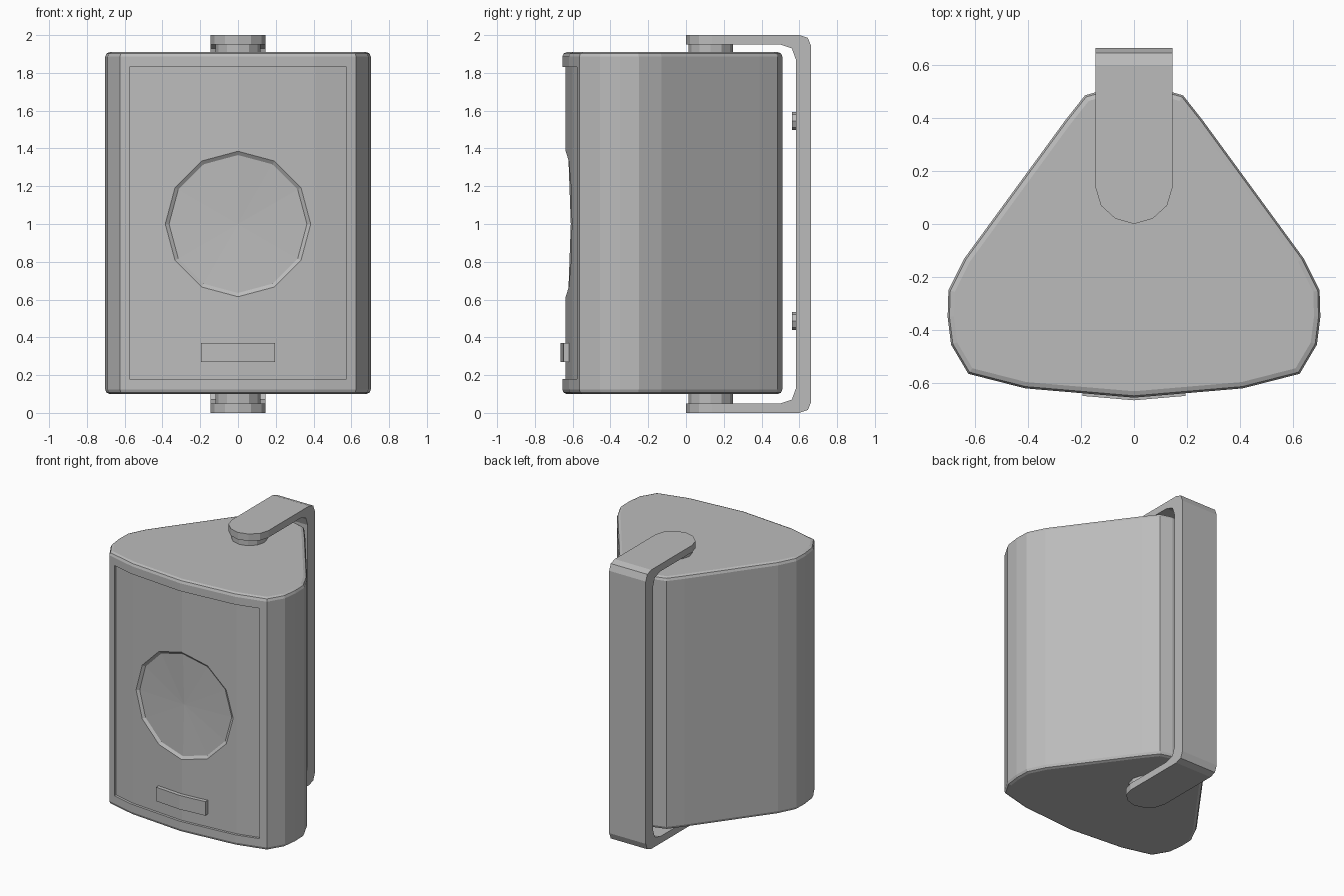
import bpy, bmesh, math
from mathutils import Matrix

cube = bpy.data.objects.get("Cube")
if cube:
    bpy.data.objects.remove(cube, do_unlink=True)

grey = bpy.data.materials.new("light grey plastic")
COLOUR = (0.5, 0.5, 0.5, 1)
grey.diffuse_color = COLOUR
grey.use_nodes = True
grey.node_tree.nodes["Principled BSDF"].inputs["Base Color"].default_value = COLOUR


def finish(name, bm):
    bmesh.ops.recalc_face_normals(bm, faces=bm.faces)
    mesh = bpy.data.meshes.new(name)
    bm.to_mesh(mesh)
    bm.free()
    mesh.materials.append(grey)
    obj = bpy.data.objects.new(name, mesh)
    bpy.context.collection.objects.link(obj)
    return obj


def prism(name, outline, low, high, axis="z", rim=0):
    """Extrude an (x, y) outline along z, or a (y, z) outline along x."""
    bm = bmesh.new()
    place = (lambda a, b: (a, b, low)) if axis == "z" else (lambda a, b: (low, a, b))
    face = bm.faces.new([bm.verts.new(place(a, b)) for a, b in outline])
    new = bmesh.ops.extrude_face_region(bm, geom=[face])["geom"]
    move = (0, 0, high - low) if axis == "z" else (high - low, 0, 0)
    bmesh.ops.translate(bm, verts=[g for g in new if isinstance(g, bmesh.types.BMVert)], vec=move)
    if rim:
        bmesh.ops.recalc_face_normals(bm, faces=bm.faces)
        edges = [e for e in bm.edges if abs(e.verts[0].co.z - e.verts[1].co.z) < 1e-5]
        bmesh.ops.bevel(bm, geom=edges, offset=rim, segments=2, profile=0.5, affect="EDGES")
    return finish(name, bm)


def cylinder(name, radius, depth, sides, centre, turn=None):
    bm = bmesh.new()
    matrix = Matrix.Translation(centre) @ (turn or Matrix())
    bmesh.ops.create_cone(bm, cap_ends=True, segments=sides, radius1=radius,
                          radius2=radius, depth=depth, matrix=matrix)
    return finish(name, bm)


def boolean(obj, cutter, operation="DIFFERENCE"):
    mod = obj.modifiers.new("cut", "BOOLEAN")
    mod.operation, mod.object, mod.solver = operation, cutter, "EXACT"
    bpy.context.view_layer.objects.active = obj
    bpy.ops.object.modifier_apply(modifier=mod.name)
    bpy.data.objects.remove(cutter, do_unlink=True)


def mirrored(half):
    return half + [(-x, y) for x, y in reversed(half) if x > 0]


def front_y(x):
    """Depth of the curved front face."""
    x = abs(x)
    return -0.655 + x * 0.035 / 0.41 if x < 0.41 else -0.62 + (x - 0.41) * 0.055 / 0.215


def front_strip(xs, near, far):
    """Plan outline that follows the curved front between two offsets."""
    return ([(x, front_y(x) + near) for x in xs]
            + [(x, front_y(x) + far) for x in reversed(xs)])


# Cabinet with softened rims
half = [(0, -0.655), (0.41, -0.62), (0.625, -0.565), (0.69, -0.455), (0.703, -0.35),
        (0.70, -0.25), (0.64, -0.13), (0.26, 0.39), (0.185, 0.485), (0.10, 0.51)]
cabinet = prism("cabinet", mirrored(half), 0.10, 1.91, rim=0.024)

# Recessed grille area
grille_xs = [-0.575, -0.41, 0, 0.41, 0.575]
boolean(cabinet, prism("grille_cutter", front_strip(grille_xs, -0.1, 0.018), 0.18, 1.83))

# Shallow driver dish sunk into the grille
bm = bmesh.new()
rings = []
for radius, offset in ((0.385, -0.06), (0.385, 0.018), (0.365, 0.032)):
    ring = []
    for i in range(12):
        a = math.tau * i / 12
        x = radius * math.sin(a)
        ring.append(bm.verts.new((x, front_y(x) + offset, 1.0 + radius * math.cos(a))))
    rings.append(ring)
tips = [bm.verts.new((0, front_y(0) + d, 1.0)) for d in (-0.06, 0.045)]
for i in range(12):
    j = (i + 1) % 12
    for a, b in zip(rings, rings[1:]):
        bm.faces.new((a[i], a[j], b[j]))
        bm.faces.new((a[i], b[j], b[i]))
    bm.faces.new((rings[0][i], rings[0][j], tips[0]))
    bm.faces.new((rings[2][i], rings[2][j], tips[1]))
boolean(cabinet, finish("dish_cutter", bm))

# Blank badge plate
prism("badge_plate", front_strip([-0.195, 0, 0.195], -0.01, 0.022), 0.27, 0.37)

# Wall bracket: a C-shaped strap with rounded ends
upper = [(0.0, 1.95), (0.0, 2.0), (0.60, 2.0), (0.645, 1.985), (0.663, 1.94)]
inner = [(0.582, 1.87), (0.56, 1.93), (0.50, 1.95)]
flip = lambda pts: [(y, 2.0 - z) for y, z in reversed(pts)]
bracket = prism("wall_bracket", upper + flip(upper) + flip(inner) + inner,
                -0.145, 0.145, axis="x")
plan = mirrored([(0, 0), (0.07, 0.02), (0.125, 0.07), (0.146, 0.14), (0.146, 0.8)])
boolean(bracket, prism("bracket_end_cutter", plan, -0.1, 2.1), "INTERSECT")

# Pivots between strap and cabinet
for name, z in (("lower_pivot", 0.075), ("upper_pivot", 1.93)):
    cylinder(name, 0.118, 0.06, 12, (0, 0.13, z))

# Wall screws on the strap's inner face
for name, z in (("lower_screw", 0.487), ("upper_screw", 1.545)):
    cylinder(name, 0.048, 0.04, 8, (0, 0.582, z), Matrix.Rotation(math.pi / 2, 4, "X"))
